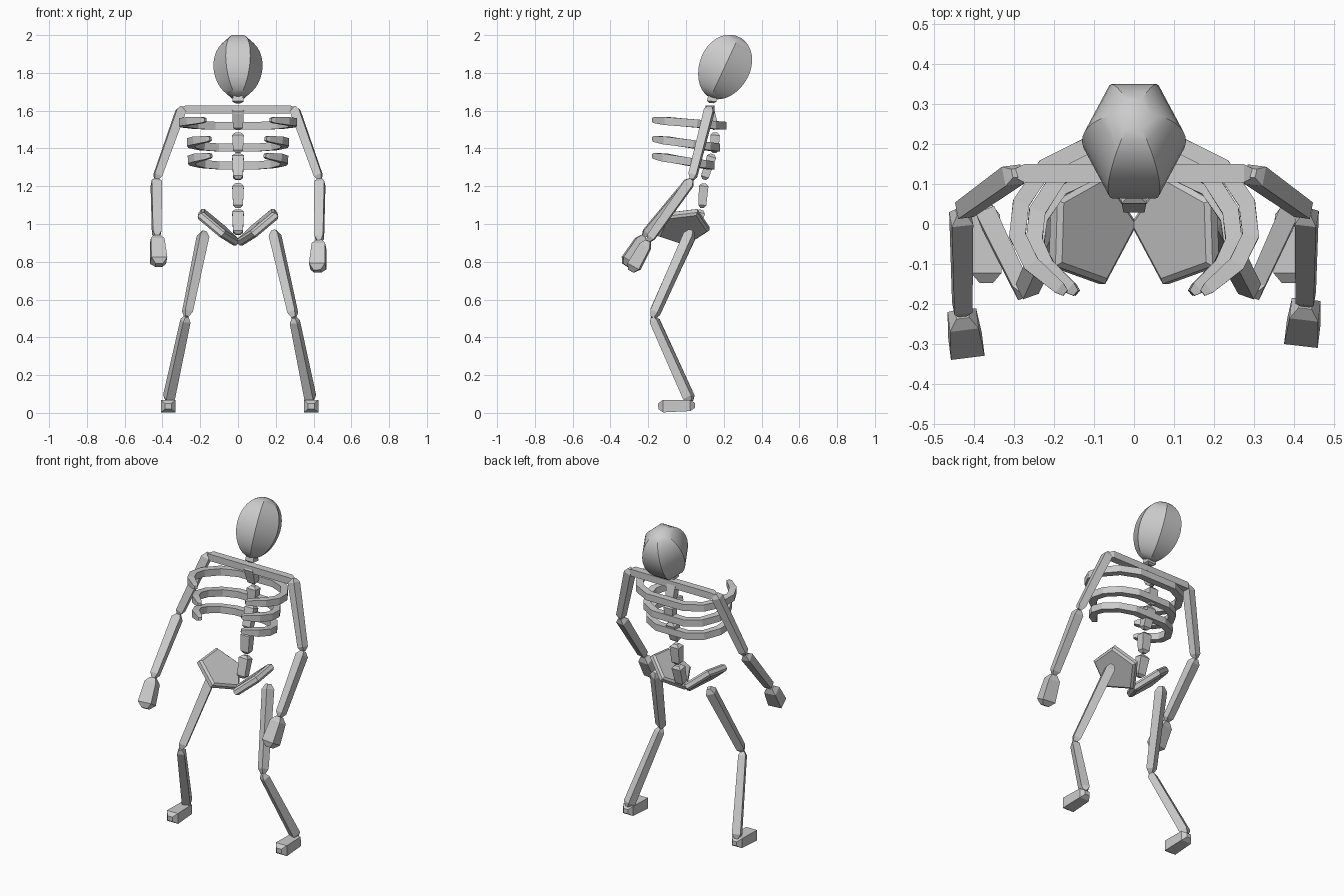
import bpy, bmesh
from math import sin, cos, pi, radians
from mathutils import Vector as V

cube = bpy.data.objects.get("Cube")
if cube:
    bpy.data.objects.remove(cube, do_unlink=True)

bone_mat = bpy.data.materials.new("bone_grey")
bone_mat.use_nodes = True
bone_mat.diffuse_color = (0.6, 0.6, 0.6, 1)
bone_mat.node_tree.nodes["Principled BSDF"].inputs["Base Color"].default_value = (0.6, 0.6, 0.6, 1)


def loft(name, rings, smooth=False):
    """Skin a list of equal-length point rings and cap both ends."""
    bm = bmesh.new()
    loops = [[bm.verts.new(p) for p in ring] for ring in rings]
    n = len(loops[0])
    for lo, hi in zip(loops, loops[1:]):
        for i in range(n):
            j = (i + 1) % n
            bm.faces.new((lo[i], lo[j], hi[j], hi[i]))
    bm.faces.new(loops[0][::-1])
    bm.faces.new(loops[-1])
    bmesh.ops.recalc_face_normals(bm, faces=bm.faces)
    mesh = bpy.data.meshes.new(name)
    bm.to_mesh(mesh)
    bm.free()
    mesh.materials.append(bone_mat)
    obj = bpy.data.objects.new(name, mesh)
    bpy.context.collection.objects.link(obj)
    if smooth:
        bpy.ops.object.select_all(action="DESELECT")
        obj.select_set(True)
        bpy.context.view_layer.objects.active = obj
        bpy.ops.object.shade_smooth_by_angle(angle=radians(30))
    return obj


def section(centre, along, ref, w, d, twist=0):
    """Four-sided cross-section, w wide along ref and d deep."""
    along = along.normalized()
    side = (ref - along * ref.dot(along)).normalized()
    other = along.cross(side)
    ring = []
    for sx, sy in ((1, 1), (-1, 1), (-1, -1), (1, -1)):
        x, y = sx * w / 2, sy * d / 2
        ring.append(centre + side * (x * cos(twist) - y * sin(twist))
                    + other * (x * sin(twist) + y * cos(twist)))
    return ring


def bone(name, a, b, w, d, ref=(1, 0, 0), twist=0, tip=0.025, ends=(1, 0.85)):
    """Straight bar with short tapered ends."""
    a, b, ref = V(a), V(b), V(ref)
    axis = b - a
    t = tip / axis.length
    stops = ((0, 0.45 * ends[0]), (t, ends[0]), (1 - t, ends[1]), (1, 0.45 * ends[1]))
    return loft(name, [section(a + axis * f, axis, ref, w * s, d * s, radians(twist))
                       for f, s in stops])


# Skull: six-sided egg leaning back
centre = V((0, 0.204, 1.83))
up = V((0, sin(radians(25)), cos(radians(25))))
back = V((0, up.z, -up.y))
rings = []
for i in range(17):
    th = pi * (0.04 + 0.92 * i / 16)
    r = sin(th) * (1 + 0.06 * cos(th))
    rings.append([centre + up * (0.178 * cos(th)) + V((0.13 * r * cos(k * pi / 3), 0, 0))
                  + back * (0.155 * r * sin(k * pi / 3)) for k in range(6)])
loft("skull", rings, smooth=True)

# Neck and spine
bone("neck", (0, 0.135, 1.64), (0, 0.14, 1.69), 0.06, 0.05, tip=0.01)
spine = [(0.12, 1.62, 1.50), (0.155, 1.485, 1.375), (0.14, 1.37, 1.235),
         (0.095, 1.215, 1.085), (0.08, 1.075, 0.945)]
lower_y = [0.155, 0.15, 0.095, 0.085, 0.045]
for i, ((y, top, low), y2) in enumerate(zip(spine, lower_y)):
    bone(f"vertebra_{i + 1}", (0, y, top), (0, y2, low), 0.062, 0.05, tip=0.015)

# Collar bar
bone("collar_bone", (-0.3, 0.127, 1.607), (0.3, 0.127, 1.607), 0.048, 0.045,
     ref=(0, 1, 0), ends=(0.95, 0.95))

# Ribs: curved bars sweeping from the spine to the front
path = [(0, 1), (0.42, 1), (0.76, 0.86), (0.97, 0.6), (1, 0.37), (0.88, 0.17), (0.64, 0)]
for n, (half, y_back, z_back, z_tip) in enumerate(((0.292, 0.193, 1.52, 1.55),
                                                  (0.25, 0.16, 1.405, 1.45),
                                                  (0.245, 0.13, 1.31, 1.36))):
    for s, label in ((1, "left"), (-1, "right")):
        pts = [V((s * half * x, -0.16 + (y_back + 0.16) * y, z_tip + (z_back - z_tip) * y))
               for x, y in path]
        rings = []
        for i, p in enumerate(pts):
            along = pts[min(i + 1, len(pts) - 1)] - pts[max(i - 1, 0)]
            if i == 0:
                along = V((s, 0, 0))
            size = 0.75 if i == len(pts) - 1 else 1
            rings.append(section(p, along, V((0, 0, 1)), 0.042 * size, 0.042 * size))
        end = pts[-1] + (pts[-1] - pts[-2]).normalized() * 0.02
        rings.append(section(end, pts[-1] - pts[-2], V((0, 0, 1)), 0.018, 0.018))
        loft(f"rib_{n + 1}_{label}", rings)

# Hip blades: tilted five-sided plates
outline = [V(p) for p in ((0.0, 0.0, 0.895), (0.085, 0.125, 0.975), (0.2, 0.06, 1.07),
                          (0.205, -0.105, 1.05), (0.08, -0.15, 0.945))]
mid = sum(outline, V()) / 5
normal = V((-0.68, 0, 0.73))
for s, label in ((1, "left"), (-1, "right")):
    rings = []
    for off, k in ((-0.023, 0.9), (-0.012, 1), (0.012, 1), (0.023, 0.9)):
        ring = [mid + (p - mid) * k + normal * off for p in outline]
        rings.append([V((s * p.x, p.y, p.z)) for p in ring])
    loft(f"hip_blade_{label}", rings)

# Limbs: each side has its own slight pose
poses = {
    "left": (1, (0.433, 0.03, 1.235), (0.43, -0.2, 0.91), (0.42, -0.29, 0.75),
             (0.19, 0.03, 0.965), (0.296, -0.175, 0.505), (0.387, 0.025, 0.06)),
    "right": (-1, (-0.433, 0.03, 1.235), (-0.43, -0.225, 0.935), (-0.418, -0.322, 0.782),
              (-0.18, 0.03, 0.96), (-0.273, -0.175, 0.51), (-0.37, 0.025, 0.06)),
}
for label, (s, elbow, wrist, fingers, hip, knee, ankle) in poses.items():
    bone(f"upper_arm_{label}", (s * 0.295, 0.128, 1.62), elbow, 0.05, 0.05, twist=12 * s)
    bone(f"forearm_{label}", elbow, wrist, 0.054, 0.05, twist=8 * s)
    bone(f"hand_{label}", wrist, fingers, 0.085, 0.07, tip=0.03, twist=6 * s, ends=(0.85, 1))
    bone(f"thigh_{label}", hip, knee, 0.052, 0.052, twist=25 * s, tip=0.03)
    bone(f"shin_{label}", knee, ankle, 0.05, 0.05, twist=20 * s, ends=(0.85, 1))
    bone(f"foot_{label}", (ankle[0], 0.047, 0.04), (ankle[0], -0.147, 0.035),
         0.076, 0.066, tip=0.025, ends=(0.9, 1))
